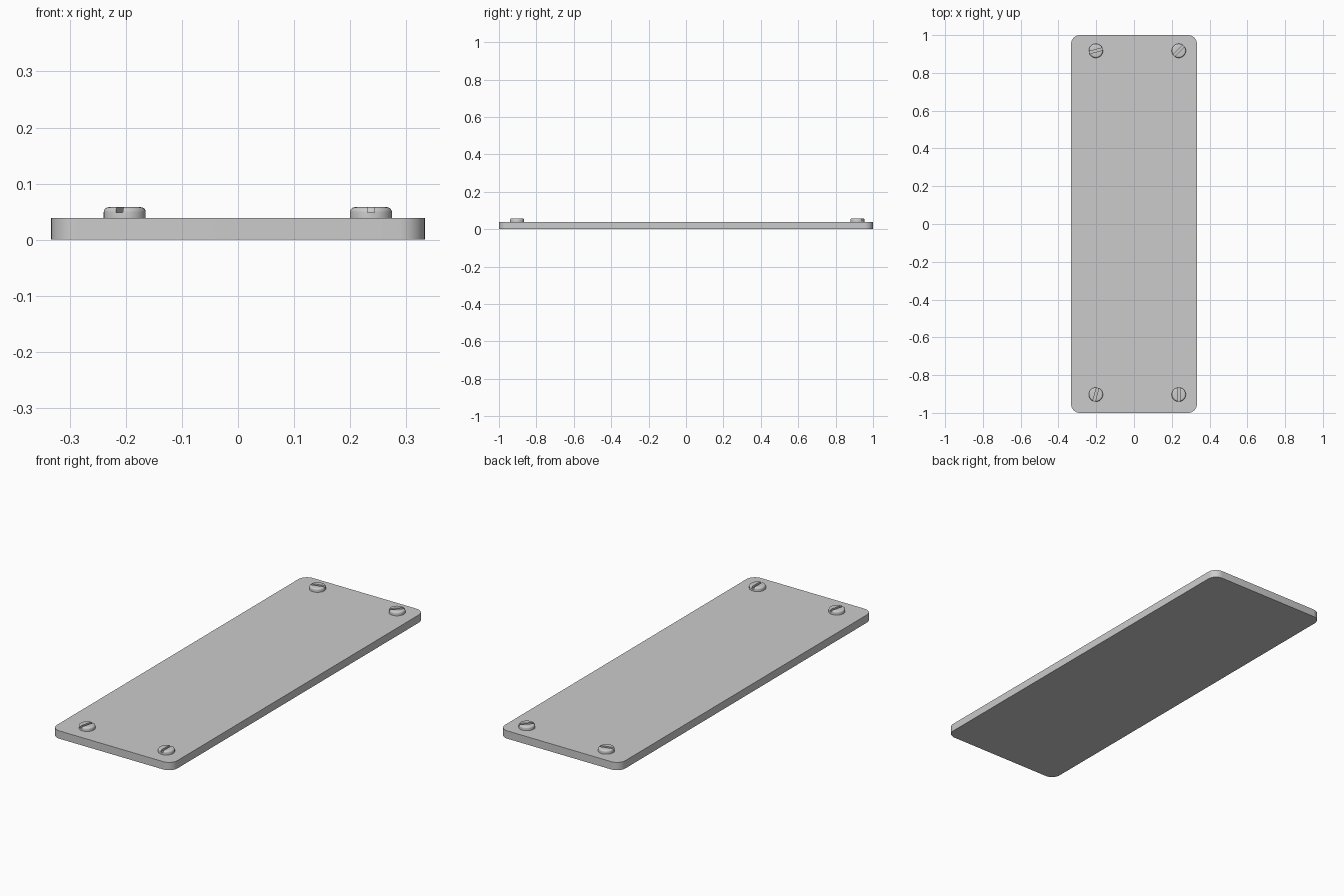
import bpy, bmesh
from math import radians, sin, cos, pi
from mathutils import Vector, Matrix

cube = bpy.data.objects.get("Cube")
if cube:
    bpy.data.objects.remove(cube, do_unlink=True)

WIDTH, LENGTH, THICK, CORNER = 0.666, 2.0, 0.039, 0.047
HEAD_R, HEAD_TOP, EDGE = 0.0375, 0.058, 0.009
SLOT_W, SLOT_DEPTH = 0.0125, 0.0095


def add_object(name, bm):
    bmesh.ops.recalc_face_normals(bm, faces=bm.faces)
    mesh = bpy.data.meshes.new(name)
    bm.to_mesh(mesh)
    bm.free()
    obj = bpy.data.objects.new(name, mesh)
    bpy.context.collection.objects.link(obj)
    return obj


def activate(obj):
    bpy.ops.object.select_all(action='DESELECT')
    obj.select_set(True)
    bpy.context.view_layer.objects.active = obj


def box(name, size, centre, turn=0):
    bm = bmesh.new()
    matrix = (Matrix.Translation(centre) @ Matrix.Rotation(turn, 4, 'Z')
              @ Matrix.Diagonal((*size, 1)))
    bmesh.ops.create_cube(bm, size=1, matrix=matrix)
    return add_object(name, bm)


def plate():
    bm = bmesh.new()
    verts = []
    steps = 10
    # Rounded rectangle outline, one quarter arc per corner
    for i, (sx, sy) in enumerate(((1, 1), (-1, 1), (-1, -1), (1, -1))):
        for k in range(steps + 1):
            a = (i + k / steps) * pi / 2
            verts.append(bm.verts.new((sx * (WIDTH / 2 - CORNER) + CORNER * cos(a),
                                       sy * (LENGTH / 2 - CORNER) + CORNER * sin(a), 0)))
    face = bm.faces.new(verts)
    top = bmesh.ops.extrude_face_region(bm, geom=[face], use_keep_orig=True)["geom"]
    bmesh.ops.translate(bm, vec=(0, 0, THICK),
                        verts=[g for g in top if isinstance(g, bmesh.types.BMVert)])
    obj = add_object("plate", bm)
    activate(obj)
    bpy.ops.object.shade_smooth_by_angle(angle=radians(30))


def screw(name, x, y, turn):
    # Pan head: straight side, rounded rim, flat top
    profile = [(0, THICK - 0.004), (HEAD_R, THICK - 0.004)]
    for k in range(6):
        a = k / 5 * pi / 2
        profile.append((HEAD_R - EDGE + EDGE * cos(a), HEAD_TOP - EDGE + EDGE * sin(a)))
    profile.append((0, HEAD_TOP))
    bm = bmesh.new()
    verts = [bm.verts.new((r, 0, z)) for r, z in profile]
    edges = [bm.edges.new(pair) for pair in zip(verts, verts[1:])]
    bmesh.ops.spin(bm, geom=verts + edges, cent=(0, 0, 0), axis=(0, 0, 1),
                   angle=2 * pi, steps=40, use_duplicate=False)
    bmesh.ops.remove_doubles(bm, verts=bm.verts, dist=0.00005)
    bmesh.ops.translate(bm, verts=bm.verts, vec=(x, y, 0))
    head = add_object(name, bm)

    # Driver slot
    cutter = box("slot_cutter", (HEAD_R * 3, SLOT_W, SLOT_DEPTH * 2),
                 Vector((x, y, HEAD_TOP)), turn)
    cutter.hide_render = True
    cut = head.modifiers.new("slot", 'BOOLEAN')
    cut.operation = 'DIFFERENCE'
    cut.solver = 'EXACT'
    cut.object = cutter
    activate(head)
    bpy.ops.object.modifier_apply(modifier=cut.name)
    bpy.data.objects.remove(cutter, do_unlink=True)
    bpy.ops.object.shade_smooth_by_angle(angle=radians(30))


plate()
for name, x, y, turn in (("screw_front_right", -0.202, -0.903, 75),
                         ("screw_front_left", 0.237, -0.903, 90),
                         ("screw_back_right", -0.202, 0.917, 15),
                         ("screw_back_left", 0.237, 0.917, 45)):
    screw(name, x, y, radians(turn))
